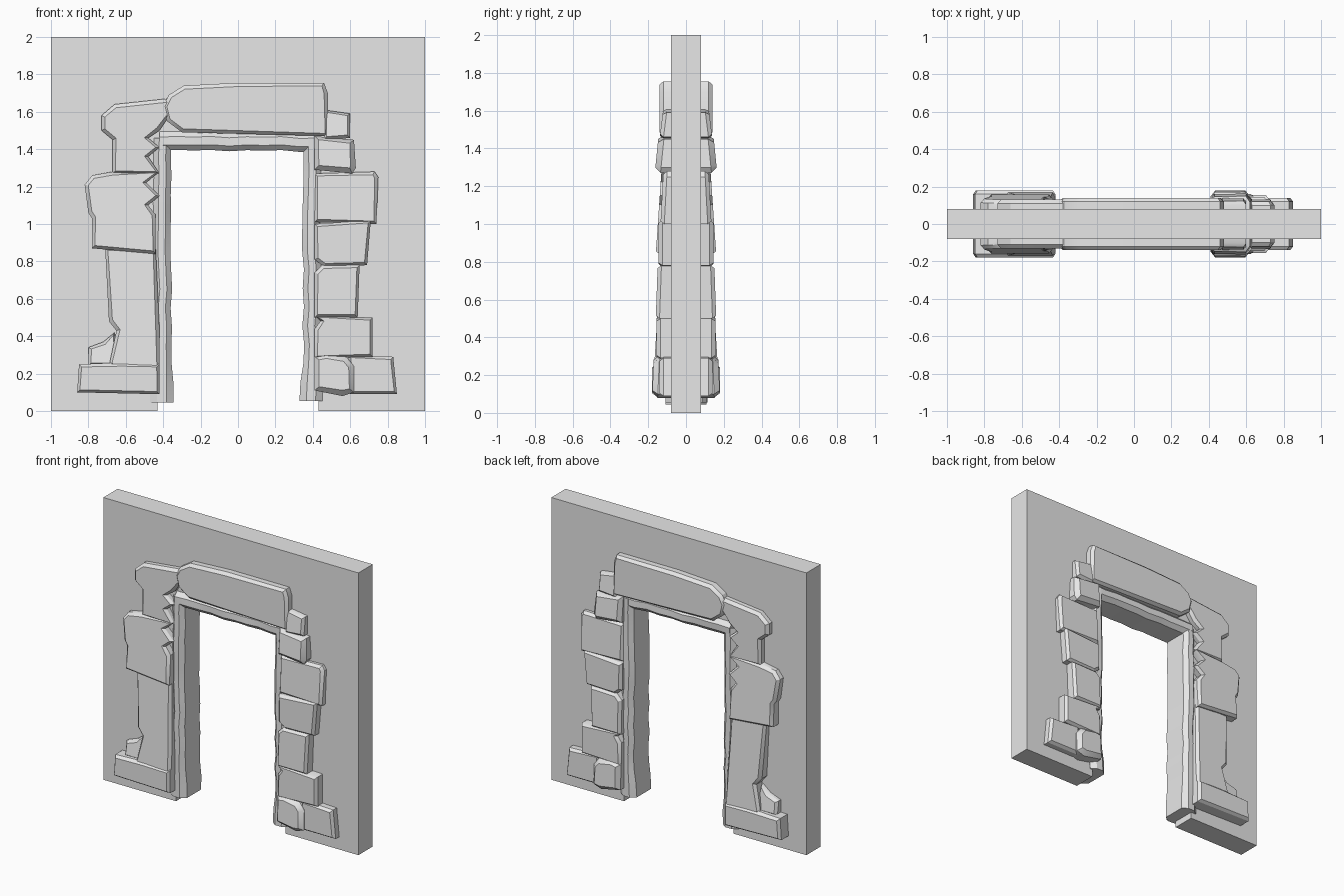
import bpy
import bmesh
import random

random.seed(4)

default = bpy.data.objects.get("Cube")
if default:
    bpy.data.objects.remove(default, do_unlink=True)

stone_grey = bpy.data.materials.new("stone grey")
stone_grey.use_nodes = True
colour = (0.8, 0.8, 0.8, 1)
stone_grey.diffuse_color = colour
stone_grey.node_tree.nodes["Principled BSDF"].inputs["Base Color"].default_value = colour


def finish(name, bm, smooth=True):
    """Turn a bmesh into a named, shaded object."""
    bmesh.ops.recalc_face_normals(bm, faces=bm.faces)
    mesh = bpy.data.meshes.new(name)
    bm.to_mesh(mesh)
    bm.free()
    mesh.materials.append(stone_grey)
    obj = bpy.data.objects.new(name, mesh)
    bpy.context.collection.objects.link(obj)
    if smooth:
        bpy.ops.object.select_all(action="DESELECT")
        obj.select_set(True)
        bpy.context.view_layer.objects.active = obj
        bpy.ops.object.shade_smooth_by_angle()
    return obj


def prism(outline, near, far):
    """Extrude an x-z outline between two y functions of z."""
    bm = bmesh.new()
    a = [bm.verts.new((x, near(z), z)) for x, z in outline]
    b = [bm.verts.new((x, far(z), z)) for x, z in outline]
    bm.faces.new(a)
    front = bm.faces.new(b)
    for i in range(len(a)):
        j = (i + 1) % len(a)
        bm.faces.new((a[i], a[j], b[j], b[i]))
    bmesh.ops.recalc_face_normals(bm, faces=bm.faces)
    return bm, front


def stone(name, outline, low, high=None, chamfer=0.02):
    """Chamfered stone on both wall faces; depth runs from low to high."""
    high = high or low
    bottom = min(z for x, z in outline)
    top = max(z for x, z in outline)
    for label, side in (("front", -1), ("back", 1)):
        def depth(z):
            t = (z - bottom) / (top - bottom)
            return side * (low + (high - low) * t - chamfer)
        bm, face = prism(outline, lambda z: side * 0.05, depth)
        bmesh.ops.inset_region(bm, faces=[face], thickness=chamfer,
                               depth=chamfer, use_even_offset=False)
        finish(label + "_" + name, bm)


def liner(name, start, end, half_width, half_depth, rings, flare=0):
    """Worn, rounded bar between two points, lining the opening."""
    along_x = abs(end[0] - start[0]) > abs(end[1] - start[1])
    w, d, c = half_width, half_depth, 0.028
    section = [(w, d - c), (w - c, d), (c - w, d), (-w, d - c),
               (-w, c - d), (c - w, -d), (w - c, -d), (w, c - d)]
    bm = bmesh.new()
    previous = None
    for k in range(rings + 1):
        t = k / rings
        cx = start[0] + (end[0] - start[0]) * t
        cz = start[1] + (end[1] - start[1]) * t
        grow = 1 + (flare if k in (0, 1) else 0)
        shift = random.uniform(-0.006, 0.006)
        ring = []
        for u, y in section:
            u = u * grow + shift
            y += random.uniform(-0.003, 0.003)
            point = (cx, y, cz + u) if along_x else (cx + u, y, cz)
            ring.append(bm.verts.new(point))
        if previous:
            for i in range(len(ring)):
                j = (i + 1) % len(ring)
                bm.faces.new((previous[i], previous[j], ring[j], ring[i]))
        else:
            bm.faces.new(ring)
        previous = ring
    bm.faces.new(previous)
    finish(name, bm)


# Flat wall with the doorway left open
wall, _ = prism([(-1, 0), (-1, 2), (1, 2), (1, 0), (0.43, 0), (0.43, 1.46),
                 (-0.43, 1.46), (-0.43, 0)], lambda z: -0.08, lambda z: 0.08)
finish("wall", wall, smooth=False)

# Rounded lining of the doorway
liner("right_jamb", (-0.405, 0.045), (-0.405, 1.46), 0.047, 0.11, 14, 0.35)
liner("left_jamb", (0.395, 0.055), (0.395, 1.46), 0.047, 0.11, 14, 0.3)
liner("head_lining", (-0.42, 1.44), (0.42, 1.44), 0.05, 0.11, 9)

# Lintel
stone("lintel", [(-0.3, 1.49), (-0.38, 1.55), (-0.4, 1.63), (-0.37, 1.69),
                 (-0.29, 1.74), (0, 1.755), (0.46, 1.755), (0.48, 1.7),
                 (0.48, 1.47)], 0.14)

# Right pier, large worn blocks
stone("right_top_block",
      [(-0.38, 1.67), (-0.66, 1.64), (-0.73, 1.58), (-0.73, 1.5),
       (-0.67, 1.45), (-0.67, 1.27), (-0.42, 1.27), (-0.48, 1.36),
       (-0.42, 1.41), (-0.48, 1.46), (-0.42, 1.5), (-0.38, 1.56),
       (-0.29, 1.49), (-0.29, 1.63)], 0.13)
stone("right_middle_block",
      [(-0.67, 1.28), (-0.78, 1.26), (-0.82, 1.21), (-0.8, 1.06),
       (-0.78, 1.03), (-0.78, 0.87), (-0.44, 0.84), (-0.44, 1.05),
       (-0.48, 1.1), (-0.42, 1.15), (-0.49, 1.22), (-0.42, 1.28)], 0.16, 0.13)
stone("right_shaft", [(-0.71, 0.87), (-0.69, 0.48), (-0.65, 0.43),
                      (-0.69, 0.24), (-0.42, 0.22), (-0.42, 0.44),
                      (-0.44, 0.87)], 0.17, 0.13)
stone("right_chip", [(-0.8, 0.24), (-0.8, 0.34), (-0.72, 0.37),
                     (-0.66, 0.42), (-0.64, 0.24)], 0.14, 0.11)
stone("right_base_block", [(-0.85, 0.25), (-0.86, 0.1), (-0.42, 0.09),
                           (-0.42, 0.25), (-0.62, 0.26)], 0.18)

# Left pier, stacked stones from the ground up
stone("left_base_inner", [(0.41, 0.11), (0.41, 0.29), (0.47, 0.31),
                          (0.58, 0.29), (0.62, 0.24), (0.62, 0.1),
                          (0.56, 0.08)], 0.18, 0.17, 0.03)
stone("left_base_outer", [(0.6, 0.09), (0.85, 0.09), (0.83, 0.29),
                          (0.59, 0.3)], 0.14)
stone("left_second", [(0.41, 0.28), (0.41, 0.44), (0.44, 0.48),
                      (0.41, 0.51), (0.72, 0.5), (0.72, 0.29)], 0.155)
stone("left_third", [(0.41, 0.5), (0.41, 0.74), (0.45, 0.78),
                     (0.65, 0.78), (0.64, 0.5)], 0.16, 0.15)
stone("left_fourth", [(0.41, 0.81), (0.41, 1.0), (0.71, 1.02),
                      (0.69, 0.78), (0.46, 0.77)], 0.145)
stone("left_fifth", [(0.41, 1.01), (0.41, 1.27), (0.73, 1.28),
                     (0.75, 1.25), (0.74, 1.0)], 0.135, 0.12)
stone("left_sixth", [(0.41, 1.29), (0.41, 1.47), (0.62, 1.45),
                     (0.63, 1.3), (0.61, 1.27)], 0.165, 0.145, 0.03)
stone("left_seventh", [(0.46, 1.45), (0.6, 1.46), (0.6, 1.59),
                       (0.46, 1.61)], 0.14, 0.12)
